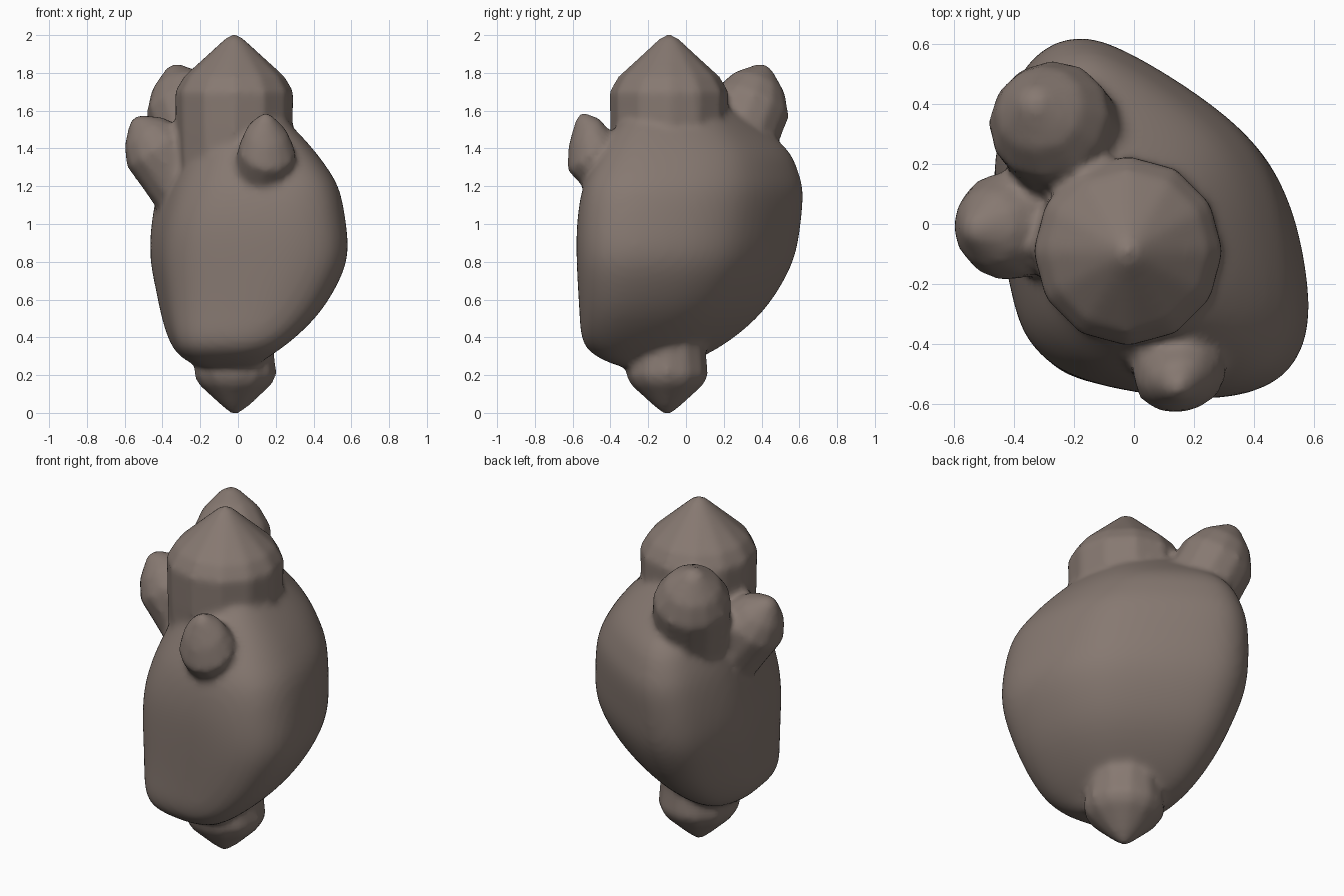
import bpy, bmesh, math
from mathutils import Vector

if "Cube" in bpy.data.objects:
    bpy.data.objects.remove(bpy.data.objects["Cube"])

mat = bpy.data.materials.new("dull brown")
mat.diffuse_color = (0.24, 0.19, 0.165, 1)
mat.use_nodes = True
mat.node_tree.nodes["Principled BSDF"].inputs["Base Color"].default_value = mat.diffuse_color


def loft(name, rings, tip_low, tip_high):
    """Skin a stack of equal-sized rings and close each end on a point."""
    bm = bmesh.new()
    vr = [[bm.verts.new(p) for p in r] for r in rings]
    n = len(vr[0])
    for a, b in zip(vr, vr[1:]):
        for i in range(n):
            j = (i + 1) % n
            bm.faces.new((a[i], a[j], b[j], b[i]))
    lo, hi = bm.verts.new(tip_low), bm.verts.new(tip_high)
    for i in range(n):
        j = (i + 1) % n
        bm.faces.new((lo, vr[0][j], vr[0][i]))
        bm.faces.new((hi, vr[-1][i], vr[-1][j]))
    bmesh.ops.recalc_face_normals(bm, faces=bm.faces)
    me = bpy.data.meshes.new(name)
    bm.to_mesh(me)
    bm.free()
    me.materials.append(mat)
    ob = bpy.data.objects.new(name, me)
    bpy.context.collection.objects.link(ob)
    return ob


def ring(c, r, axis, n=12):
    """Circle of radius r about c, square to axis."""
    q = Vector((0, 0, 1)).rotation_difference(Vector(axis))
    return [Vector(c) + q @ Vector((r * math.cos(2 * math.pi * k / n),
                                    r * math.sin(2 * math.pi * k / n), 0))
            for k in range(n)]


def stub(name, base, shoulder, tip, r):
    """Vessel stump: flared root, straight wall, blunt pointed end."""
    b, s, t = Vector(base), Vector(shoulder), Vector(tip)
    ax = s - b
    rings = [ring(b, r * 1.2, ax), ring(b.lerp(s, 0.4), r * 1.02, ax),
             ring(b.lerp(s, 0.75), r, ax), ring(s, r, ax),
             ring(s.lerp(t, 0.5), r * 0.72, ax),
             ring(s.lerp(t, 0.95), r * 0.2, ax)]
    return loft(name, rings, b, t)


# Main body: one plan outline fitted to the width and depth at each height
outline = [(0.60, -0.32), (0.56, -0.03), (0.50, 0.15), (0.40, 0.31),
           (0.16, 0.48), (-0.08, 0.61), (-0.20, 0.63), (-0.30, 0.60),
           (-0.39, 0.52), (-0.46, 0.28), (-0.47, 0.10), (-0.43, -0.15),
           (-0.40, -0.33), (-0.33, -0.43), (-0.22, -0.51), (0.0, -0.56),
           (0.25, -0.585), (0.42, -0.55), (0.53, -0.48)]
levels = [  # z, x min at front, x min at back, x max, y min, y max
    (0.24, -0.20, -0.20, 0.10, -0.34, -0.02),
    (0.28, -0.29, -0.29, 0.14, -0.45, 0.05),
    (0.35, -0.37, -0.36, 0.26, -0.56, 0.20),
    (0.50, -0.41, -0.41, 0.43, -0.57, 0.39),
    (0.65, -0.43, -0.44, 0.53, -0.58, 0.50),
    (0.82, -0.45, -0.48, 0.61, -0.59, 0.59),
    (1.00, -0.43, -0.47, 0.59, -0.59, 0.615),
    (1.18, -0.35, -0.44, 0.56, -0.565, 0.635),
    (1.28, -0.29, -0.41, 0.50, -0.52, 0.60),
    (1.40, -0.24, -0.36, 0.41, -0.45, 0.56),
    (1.54, -0.22, -0.28, 0.275, -0.36, 0.36),
    (1.65, -0.20, -0.20, 0.15, -0.26, 0.21)]
rings = []
for z, xf, xb, x1, y0, y1 in levels:
    row = []
    for x, y in outline:
        v = (y + 0.585) / 1.215
        x0 = xf + (xb - xf) * min(1, v * 1.6)
        row.append((x0 + (x + 0.47) / 1.07 * (x1 - x0), y0 + v * (y1 - y0), z))
    rings.append(row)
body = loft("heart_body", rings, (-0.05, -0.16, 0.22), (-0.02, -0.05, 1.68))
sub = body.modifiers.new("round", 'SUBSURF')
sub.levels = 2
bpy.context.view_layer.objects.active = body
bpy.ops.object.modifier_apply(modifier="round")

# Large upright vessel with its pointed end
C = (-0.02, -0.09)
prof = [(0.9, 0.27), (1.2, 0.30), (1.5, 0.312), (1.70, 0.316),
        (1.78, 0.27), (1.99, 0.04)]
parts = [loft("main_vessel", [ring((*C, z), r, (0, 0, 1)) for z, r in prof],
              (*C, 0.9), (*C, 2.01))]

# Lower vessel stump under the body
prof = [(0.0, 0.025), (0.04, 0.075), (0.15, 0.195), (0.20, 0.22),
        (0.30, 0.21), (0.5, 0.20)]
parts.append(loft("lower_vessel",
                  [ring((-0.015, -0.1, z), r, (0, 0, 1)) for z, r in prof],
                  (-0.015, -0.1, -0.01), (-0.015, -0.1, 0.5)))

# Side vessel stumps
parts += [
    stub("back_vessel", (-0.13, 0.15, 1.15), (-0.285, 0.35, 1.64),
         (-0.345, 0.42, 1.84), 0.21),
    stub("left_vessel", (-0.16, 0.03, 1.02), (-0.445, -0.01, 1.41),
         (-0.55, -0.02, 1.565), 0.18),
    stub("front_vessel", (0.10, -0.25, 1.10), (0.155, -0.515, 1.39),
         (0.15, -0.565, 1.58), 0.155)]

# Fuse all stumps with the body into one softly blended skin
bpy.ops.object.select_all(action='DESELECT')
for ob in parts + [body]:
    ob.select_set(True)
bpy.context.view_layer.objects.active = body
bpy.ops.object.join()
fuse = body.modifiers.new("fuse", 'REMESH')
fuse.mode = 'VOXEL'
fuse.voxel_size = 0.02
blend = body.modifiers.new("blend", 'SMOOTH')
blend.factor = 0.5
blend.iterations = 6
for name in ("fuse", "blend"):
    bpy.ops.object.modifier_apply(modifier=name)
bpy.ops.object.shade_smooth_by_angle(angle=math.radians(60))
